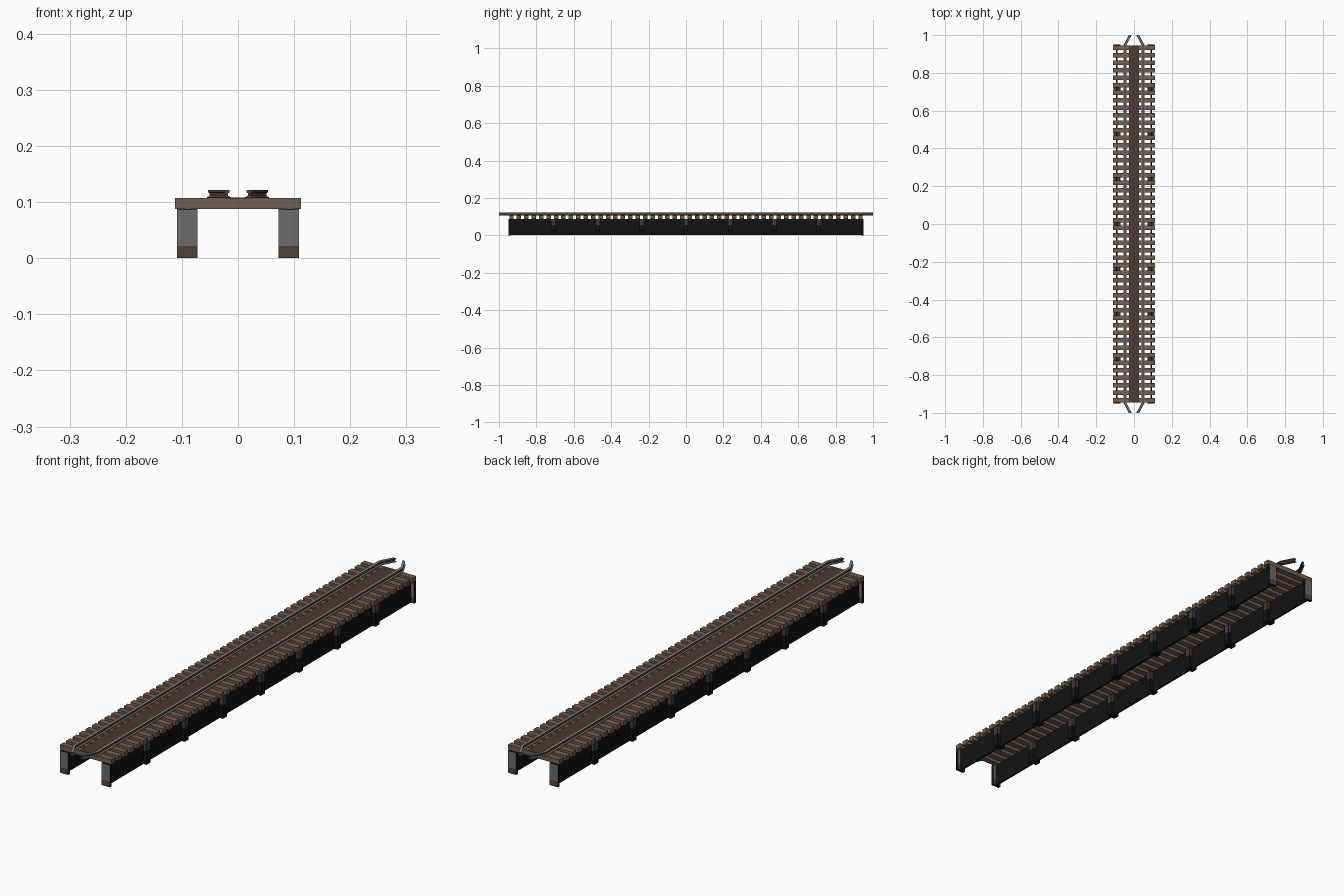
import bpy, bmesh
from mathutils import Vector

if "Cube" in bpy.data.objects:
    bpy.data.objects.remove(bpy.data.objects["Cube"])


def material(name, srgb):
    m = bpy.data.materials.new(name)
    lin = [((c / 255 + 0.055) / 1.055) ** 2.4 if c > 10 else c / 255 / 12.92 for c in srgb]
    m.diffuse_color = (*lin, 1)
    m.use_nodes = True
    m.node_tree.nodes["Principled BSDF"].inputs["Base Color"].default_value = m.diffuse_color
    return m


WOOD = material("sleeper brown", (114, 93, 78))
PLANK = material("dark plank brown", (74, 58, 54))
STEEL = material("girder black", (18, 18, 18))
GREY = material("weathered grey", (108, 108, 108))
RUST = material("rust brown", (82, 64, 54))
RAIL_TOP = material("worn rail grey", (140, 134, 125))
RAIL_SIDE = material("rail side brown", (78, 68, 60))
CAP = material("stiffener dark grey", (66, 58, 54))


def finish(bm, name, mats):
    bmesh.ops.recalc_face_normals(bm, faces=bm.faces)
    me = bpy.data.meshes.new(name)
    bm.to_mesh(me)
    bm.free()
    for m in mats:
        me.materials.append(m)
    ob = bpy.data.objects.new(name, me)
    bpy.context.collection.objects.link(ob)
    return ob


def add_box(bm, x0, x1, y0, y1, z0, z1, mat=0):
    r = bmesh.ops.create_cube(bm, size=1)
    for v in r["verts"]:
        v.co = Vector(((x0 + x1) / 2 + v.co.x * (x1 - x0),
                       (y0 + y1) / 2 + v.co.y * (y1 - y0),
                       (z0 + z1) / 2 + v.co.z * (z1 - z0)))
    for f in {f for v in r["verts"] for f in v.link_faces}:
        f.material_index = mat


# Sleepers across the whole deck
COUNT, PITCH = 48, 0.0397
bm = bmesh.new()
for i in range(COUNT):
    y = (i - (COUNT - 1) / 2) * PITCH
    add_box(bm, -0.112, 0.112, y - 0.012, y + 0.012, 0.088, 0.107)
finish(bm, "sleepers", [WOOD])

# Central walkway board
bm = bmesh.new()
add_box(bm, -0.027, 0.027, -0.945, 0.945, 0.1055, 0.1082)
finish(bm, "walkway_board", [PLANK])

# Half of the rail section: offset from centre, height
HALF = [(0.0075, 0.107), (0.0075, 0.109), (0.0025, 0.111),
        (0.0025, 0.116), (0.0052, 0.1175), (0.0052, 0.122)]
SECTION = HALF + [(-x, z) for x, z in reversed(HALF)]
PATH = [(0.020, -1.0), (0.048, -0.947), (0.048, 0.947), (0.020, 1.0)]

for side, label in ((-1, "left"), (1, "right")):
    # Guard rail, bent inwards at both ends
    bm = bmesh.new()
    rings = [[bm.verts.new((side * (px + ox), py, z)) for ox, z in SECTION] for px, py in PATH]
    n = len(SECTION)
    for a, b in zip(rings, rings[1:]):
        for i in range(n):
            j = (i + 1) % n
            bm.faces.new((a[i], a[j], b[j], b[i]))
    bm.faces.new(rings[0])
    bm.faces.new(rings[-1])
    bmesh.ops.recalc_face_normals(bm, faces=bm.faces)
    for f in bm.faces:
        f.material_index = 0 if f.normal.z > 0.5 else 1
    finish(bm, label + "_guard_rail", [RAIL_TOP, RAIL_SIDE])

    # Girder web
    c = side * 0.0905
    bm = bmesh.new()
    add_box(bm, c - 0.004, c + 0.004, -0.945, 0.945, 0.001, 0.088)
    finish(bm, label + "_girder_web", [STEEL])

    # Stiffeners along the web, with paler upper parts
    bm = bmesh.new()
    for k in range(-3, 4):
        y = k * 0.2365
        add_box(bm, c - 0.018, c + 0.018, y - 0.012, y + 0.012, 0.001, 0.055, 0)
        add_box(bm, c - 0.018, c + 0.018, y - 0.012, y + 0.012, 0.055, 0.088, 1)
    finish(bm, label + "_stiffeners", [STEEL, CAP])

    # End plates: grey above, rusty below, black on the edges
    bm = bmesh.new()
    for e in (-1, 1):
        y0, y1 = sorted((e * 0.95, e * 0.938))
        add_box(bm, c - 0.018, c + 0.018, y0, y1, 0, 0.022, 1)
        add_box(bm, c - 0.018, c + 0.018, y0, y1, 0.022, 0.087, 0)
    bm.normal_update()
    for f in bm.faces:
        if abs(f.normal.y) < 0.5:
            f.material_index = 2
    finish(bm, label + "_end_plates", [GREY, RUST, STEEL])
